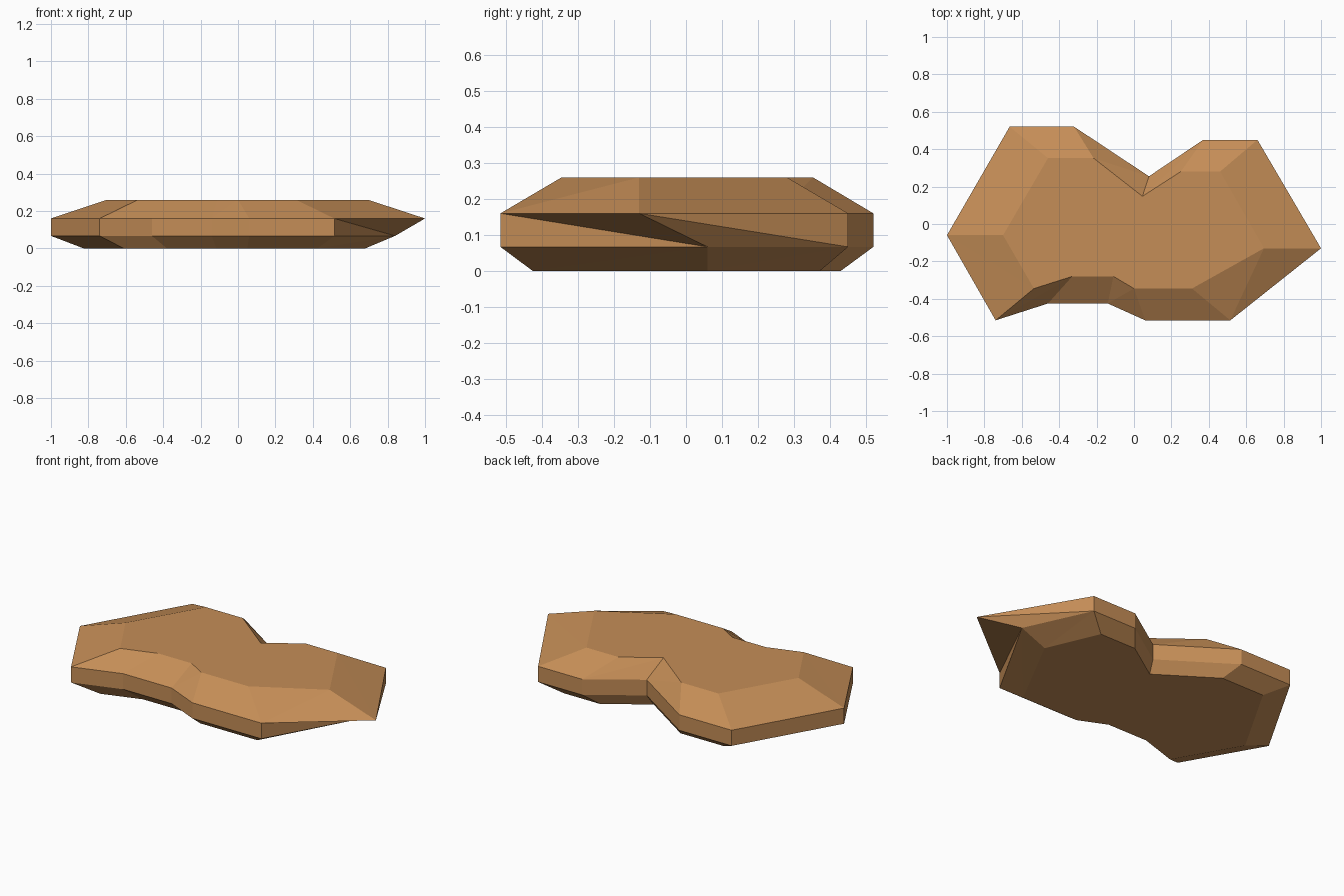
import bpy
import bmesh

cube = bpy.data.objects.get("Cube")
if cube:
    bpy.data.objects.remove(cube, do_unlink=True)

# Single brown colour
brown = bpy.data.materials.new("warm brown")
brown.use_nodes = True
colour = (0.56, 0.27, 0.095, 1)
brown.diffuse_color = colour
brown.node_tree.nodes["Principled BSDF"].inputs["Base Color"].default_value = colour

# Outlines, counter-clockwise from the right-hand tip
rim = [(-1, -.06), (-.74, -.515), (-.46, -.425), (-.14, -.425),
       (.06, -.515), (.515, -.515), (1, -.13), (.66, .45),
       (.37, .45), (.08, .255), (-.32, .52), (-.665, .52)]
plateau = [(-.7, -.06), (-.535, -.345), (-.33, -.28), (-.11, -.28),
           (0, -.345), (.31, -.345), (.695, -.13), (.46, .28),
           (.25, .28), (.045, .148), (-.216, .352), (-.46, .352)]
# The lower rim pulls one tip inwards; the base is a shrunken lower rim
lower_rim = list(rim)
lower_rim[6] = (.84, .06)
base = [(x * .825, y * .825) for x, y in lower_rim]
base[6] = (.68, .06)

bm = bmesh.new()


def add_ring(points, z):
    return [bm.verts.new((x, y, z)) for x, y in points]


def bridge(low, high, rising):
    """Join two rings by triangles, with the diagonal rising or falling."""
    for i in range(len(low)):
        j = (i + 1) % len(low)
        a, b, c, d = low[i], low[j], high[j], high[i]
        if rising:
            bm.faces.new((a, b, c))
            bm.faces.new((a, c, d))
        else:
            bm.faces.new((a, b, d))
            bm.faces.new((b, c, d))


# Base chamfer, side wall, top chamfer
rings = [add_ring(base, 0), add_ring(lower_rim, .067),
         add_ring(rim, .16), add_ring(plateau, .26)]
for low, high, rising in zip(rings, rings[1:], (True, False, True)):
    bridge(low, high, rising)

# Flat base and top
bm.faces.new(rings[0][::-1])
bm.faces.new(rings[-1])
bm.normal_update()

mesh = bpy.data.meshes.new("rock_slab")
bm.to_mesh(mesh)
bm.free()
mesh.materials.append(brown)
slab = bpy.data.objects.new("rock_slab", mesh)
bpy.context.collection.objects.link(slab)
